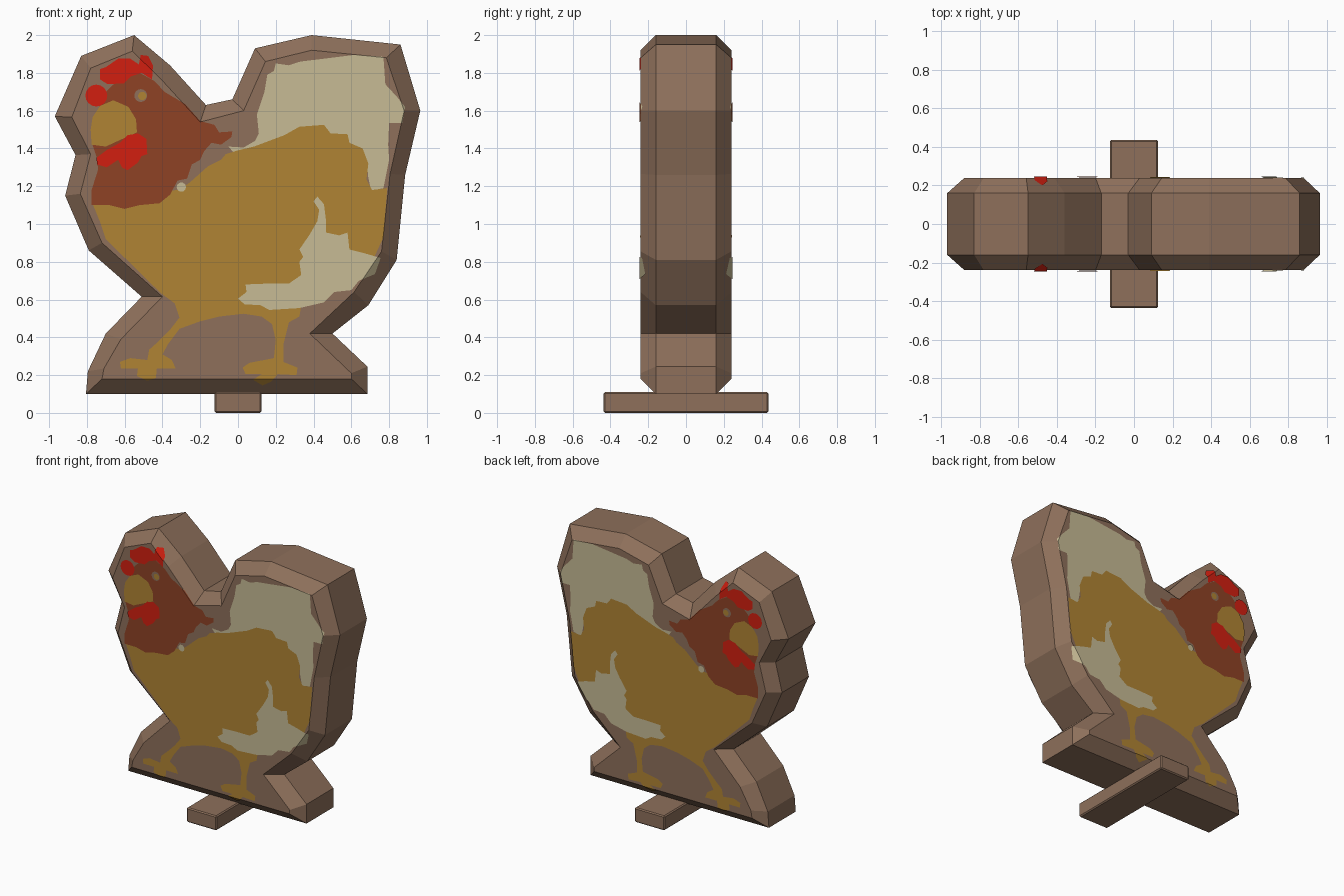
import bpy, bmesh, math


def material(name, r, g, b):
    lin = lambda c: ((c / 255 + 0.055) / 1.055) ** 2.4
    m = bpy.data.materials.new(name)
    m.diffuse_color = (lin(r), lin(g), lin(b), 1)
    return m


WOOD = material("brown wood", 142, 112, 91)
GOLD = material("golden paint", 176, 132, 52)
CREAM = material("cream paint", 199, 187, 149)
RUST = material("rust paint", 142, 66, 37)
RED = material("red paint", 210, 31, 16)


def loft(name, rings, mat):
    """Closed solid from rings of equal point count."""
    bm = bmesh.new()
    rows = [[bm.verts.new(p) for p in ring] for ring in rings]
    n = len(rows[0])
    for a, b in zip(rows, rows[1:]):
        for i in range(n):
            j = (i + 1) % n
            bm.faces.new((a[i], a[j], b[j], b[i]))
    bm.faces.new(rows[0])
    bm.faces.new(rows[-1])
    bmesh.ops.recalc_face_normals(bm, faces=bm.faces)
    me = bpy.data.meshes.new(name)
    bm.to_mesh(me)
    bm.free()
    me.materials.append(mat)
    ob = bpy.data.objects.new(name, me)
    bpy.context.collection.objects.link(ob)
    return ob


# Silhouette: outer x, z (sides) and inner x, z (front and back faces)
OUTLINE = [
    (-.55, 2.0, -.56, 1.915), (-.36, 1.84, -.415, 1.775), (-.17, 1.63, -.20, 1.54),
    (-.03, 1.66, .03, 1.60), (.09, 1.93, .145, 1.86), (.39, 2.0, .39, 1.92),
    (.86, 1.95, .785, 1.88), (.965, 1.60, .88, 1.60), (.885, 1.26, .805, 1.265),
    (.84, .81, .76, .855), (.69, .57, .615, .64), (.50, .42, .38, .42),
    (.685, .245, .60, .21), (.685, .10, .60, .18), (-.805, .10, -.72, .18),
    (-.795, .22, -.71, .235), (-.70, .42, -.62, .39), (-.51, .615, -.40, .615),
    (-.79, .86, -.72, .90), (-.915, 1.15, -.835, 1.16), (-.86, 1.365, -.78, 1.37),
    (-.97, 1.57, -.88, 1.565), (-.83, 1.89, -.78, 1.825)]


def block(name, extra=0.0):
    def ring(y, inner):
        return [(p[2], y, p[3]) if inner else (p[0], y, p[1]) for p in OUTLINE]
    f, s = .24 + extra, .16 + extra
    return loft(name, [ring(-f, 1), ring(-s, 0), ring(s, 0), ring(f, 1)], WOOD)


def paint(name, pts, mat, layer):
    """Thin paint on both faces: region prism cut by a slightly thicker block."""
    ob = loft(name, [[(x, y, z) for x, z in pts] for y in (-.3, .3)], mat)
    shell = block("helper_shell", .0018 * layer)
    mod = ob.modifiers.new("cut", 'BOOLEAN')
    mod.operation, mod.solver, mod.object = 'INTERSECT', 'EXACT', shell
    ev = ob.evaluated_get(bpy.context.evaluated_depsgraph_get())
    me = bpy.data.meshes.new_from_object(ev)
    ob.modifiers.clear()
    bpy.data.objects.remove(shell)
    bm = bmesh.new()
    bm.from_mesh(me)
    bm.normal_update()
    walls = [f for f in bm.faces if abs(f.normal.y) < .3]
    bmesh.ops.delete(bm, geom=walls, context='FACES')
    bm.to_mesh(me)
    bm.free()
    me.materials.clear()
    me.materials.append(mat)
    for p in me.polygons:
        p.material_index = 0
    ob.data = me


def circle(cx, cz, r, n=16):
    return [(cx + r * math.cos(math.tau * i / n), cz + r * math.sin(math.tau * i / n))
            for i in range(n)]


# Wooden body and cross foot
block("hen_block")
foot = loft("cross_foot", [[(x, y, z) for x, y in
            ((-.125, -.437), (.125, -.437), (.125, .437), (-.125, .437))]
            for z in (0, .11)], WOOD)
bev = foot.modifiers.new("soft edge", 'BEVEL')
bev.width, bev.segments = .008, 1

# Tail feathers
paint("tail", [
    (-.05, 1.41), (.03, 1.405), (.09, 1.44), (.11, 1.48), (.10, 1.58), (.14, 1.70), (.155, 1.79),
    (.19, 1.81), (.20, 1.85), (.27, 1.84), (.33, 1.86), (.455, 1.875), (.615, 1.895),
    (.77, 1.885), (.78, 1.74), (.84, 1.675), (.885, 1.62), (.87, 1.535), (.80, 1.535),
    (.795, 1.42), (.80, 1.34), (.77, 1.19), (.705, 1.175), (.69, 1.245), (.68, 1.34),
    (.60, 1.30), (.30, 1.35), (0, 1.35)], CREAM, 1)

# Body with both legs
paint("body_and_legs", [
    (-.775, 1.12), (-.73, 1.01), (-.70, .92), (-.41, .635), (-.335, .58), (-.31, .505),
    (-.36, .44), (-.425, .375), (-.47, .335), (-.48, .28), (-.57, .29), (-.625, .27),
    (-.62, .235), (-.53, .235), (-.535, .195), (-.48, .17), (-.435, .185), (-.43, .235),
    (-.33, .235), (-.35, .28), (-.40, .31), (-.37, .365), (-.31, .445), (-.20, .485),
    (-.10, .51), (.03, .525), (.125, .51), (.18, .47), (.20, .385), (.19, .29),
    (.06, .265), (.025, .24), (.04, .205), (.125, .205), (.08, .175), (.13, .145),
    (.175, .165), (.21, .205), (.31, .20), (.315, .24), (.24, .27), (.24, .36),
    (.27, .48), (.325, .51), (.335, .57), (.50, .65), (.62, .70), (.71, .80),
    (.77, .93), (.79, 1.19), (.71, 1.18), (.68, 1.235), (.69, 1.32), (.66, 1.40),
    (.59, 1.43), (.58, 1.475), (.49, 1.48), (.455, 1.525), (.325, 1.515), (.245, 1.47),
    (.165, 1.44), (.085, 1.41), (0, 1.39), (-.065, 1.37), (-.09, 1.34), (-.16, 1.305),
    (-.255, 1.22), (-.31, 1.18), (-.50, 1.17)], GOLD, 2)

# Wing feathers
paint("wing", [
    (.42, 1.145), (.455, 1.105), (.465, 1.025), (.465, .955), (.535, .94), (.58, .955),
    (.59, .865), (.67, .845), (.755, .82), (.725, .735), (.64, .70), (.60, .65),
    (.51, .64), (.455, .585), (.325, .555), (.165, .545), (.12, .57), (.035, .575),
    (0, .605), (.045, .64), (.04, .68), (.165, .685), (.27, .685), (.335, .73),
    (.325, .80), (.345, .825), (.325, .865), (.38, .945), (.42, 1.015), (.43, 1.075),
    (.40, 1.12)], CREAM, 3)

# Head and neck
paint("head", [
    (-.775, 1.10), (-.775, 1.18), (-.74, 1.29), (-.75, 1.36), (-.77, 1.42), (-.77, 1.53),
    (-.73, 1.63), (-.69, 1.71), (-.625, 1.77), (-.52, 1.80), (-.44, 1.755), (-.39, 1.70),
    (-.28, 1.635), (-.20, 1.545), (-.125, 1.525), (-.10, 1.485), (-.03, 1.49),
    (-.035, 1.46), (-.09, 1.42), (-.14, 1.43), (-.18, 1.385), (-.20, 1.34),
    (-.245, 1.315), (-.27, 1.24), (-.32, 1.23), (-.36, 1.155), (-.415, 1.11),
    (-.52, 1.10), (-.60, 1.08), (-.68, 1.10)], RUST, 3)

# Face details
paint("beak", [
    (-.78, 1.50), (-.775, 1.42), (-.70, 1.41), (-.635, 1.44), (-.535, 1.485),
    (-.54, 1.555), (-.58, 1.62), (-.66, 1.655), (-.73, 1.625), (-.77, 1.565)], GOLD, 4)
paint("wattle", [
    (-.75, 1.35), (-.745, 1.315), (-.695, 1.30), (-.635, 1.34), (-.615, 1.30),
    (-.585, 1.285), (-.53, 1.325), (-.51, 1.36), (-.48, 1.37), (-.485, 1.45),
    (-.53, 1.48), (-.585, 1.47), (-.625, 1.43), (-.69, 1.395)], RED, 5)
paint("comb", [
    (-.73, 1.82), (-.73, 1.765), (-.69, 1.74), (-.605, 1.745), (-.57, 1.78),
    (-.51, 1.80), (-.455, 1.765), (-.45, 1.84), (-.475, 1.89), (-.515, 1.895),
    (-.525, 1.845), (-.57, 1.875), (-.635, 1.875), (-.70, 1.83)], RED, 4)
paint("comb_front", circle(-.75, 1.68, .058), RED, 4)
paint("eye", circle(-.515, 1.68, .034), WOOD, 4)
paint("pupil", circle(-.507, 1.678, .022), GOLD, 5)
paint("neck_spot", circle(-.30, 1.195, .025, 10), CREAM, 4)
